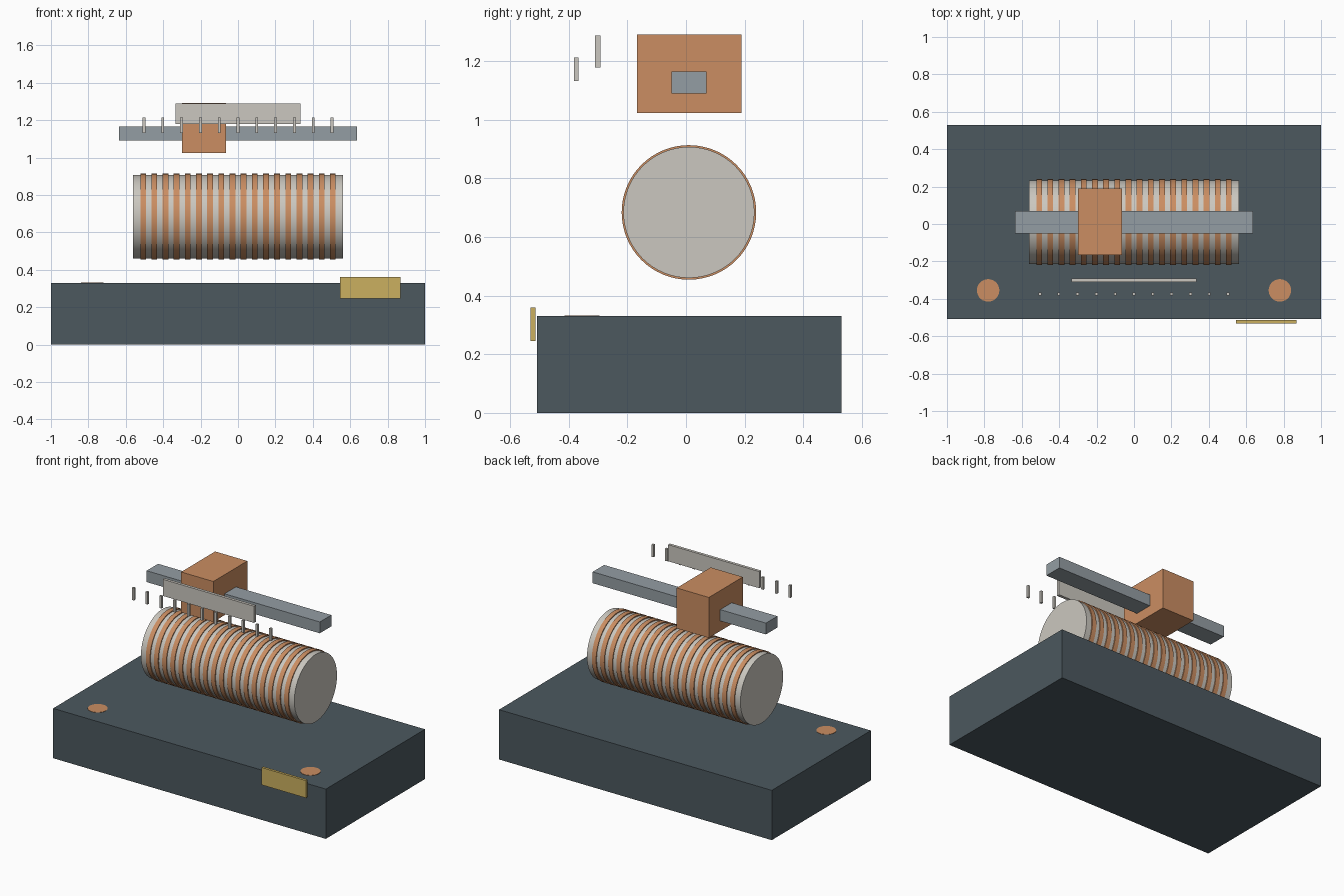
import bpy
import math

if "Cube" in bpy.data.objects:
    bpy.data.objects.remove(bpy.data.objects["Cube"])

YC = 0.01  # depth centre line of the machine


def material(name, rgb):
    m = bpy.data.materials.new(name)
    m.diffuse_color = (*rgb, 1)
    m.use_nodes = True
    m.node_tree.nodes["Principled BSDF"].inputs["Base Color"].default_value = m.diffuse_color
    return m


SLATE = material("dark_slate", (0.072, 0.098, 0.114))
COPPER = material("copper", (0.597, 0.270, 0.122))
STEEL = material("steel", (0.296, 0.337, 0.366))
PALE = material("pale_grey", (0.597, 0.575, 0.525))
BRASS = material("brass", (0.597, 0.434, 0.117))


def box(name, x, y, z, mat):
    """Box from (min, max) pairs on each axis."""
    bpy.ops.mesh.primitive_cube_add(size=1, location=[sum(r) / 2 for r in (x, y, z)])
    ob = bpy.context.object
    ob.name = name
    ob.scale = [r[1] - r[0] for r in (x, y, z)]
    bpy.ops.object.transform_apply(location=False, rotation=False, scale=True)
    ob.data.materials.append(mat)
    return ob


def cylinder(name, radius, depth, loc, mat, along_x=False):
    bpy.ops.mesh.primitive_cylinder_add(
        vertices=64, radius=radius, depth=depth, location=loc,
        rotation=(0, math.pi / 2 if along_x else 0, 0))
    ob = bpy.context.object
    ob.name = name
    ob.data.materials.append(mat)
    bpy.ops.object.shade_smooth_by_angle(angle=math.radians(30))
    return ob


# Plinth with maker's plate (blank) on the front
box("base", (-1, 1), (-0.508, 0.53), (0, 0.33), SLATE)
box("front_plate", (0.545, 0.87), (-0.531, -0.514), (0.245, 0.36), BRASS)

# Flush terminal pads at the front corners
for side, sx in (("left", -1), ("right", 1)):
    cylinder(f"terminal_pad_{side}", 0.06, 0.02, (sx * 0.78, -0.355, 0.322), COPPER)

# Coil former with separate copper windings
cylinder("coil_former", 0.2235, 1.125, (0, YC, 0.684), PALE, True)
for i in range(18):
    x = -0.507 + i * 1.014 / 17
    cylinder(f"winding_{i + 1}", 0.2295, 0.031, (x, YC, 0.684), COPPER, True)

# Slider running on the overhead rail
box("rail", (-0.635, 0.635), (YC - 0.06, YC + 0.06), (1.09, 1.165), STEEL)
box("slider", (-0.30, -0.064), (-0.167, 0.189), (1.023, 1.291), COPPER)

# Scale plate and its row of tick marks
box("scale_plate", (-0.334, 0.334), (-0.31, -0.291), (1.178, 1.288), PALE)
for i in range(11):
    x = -0.503 + i * 0.1006
    box(f"scale_tick_{i + 1}", (x - 0.0075, x + 0.0075), (-0.382, -0.367), (1.132, 1.213), PALE)
